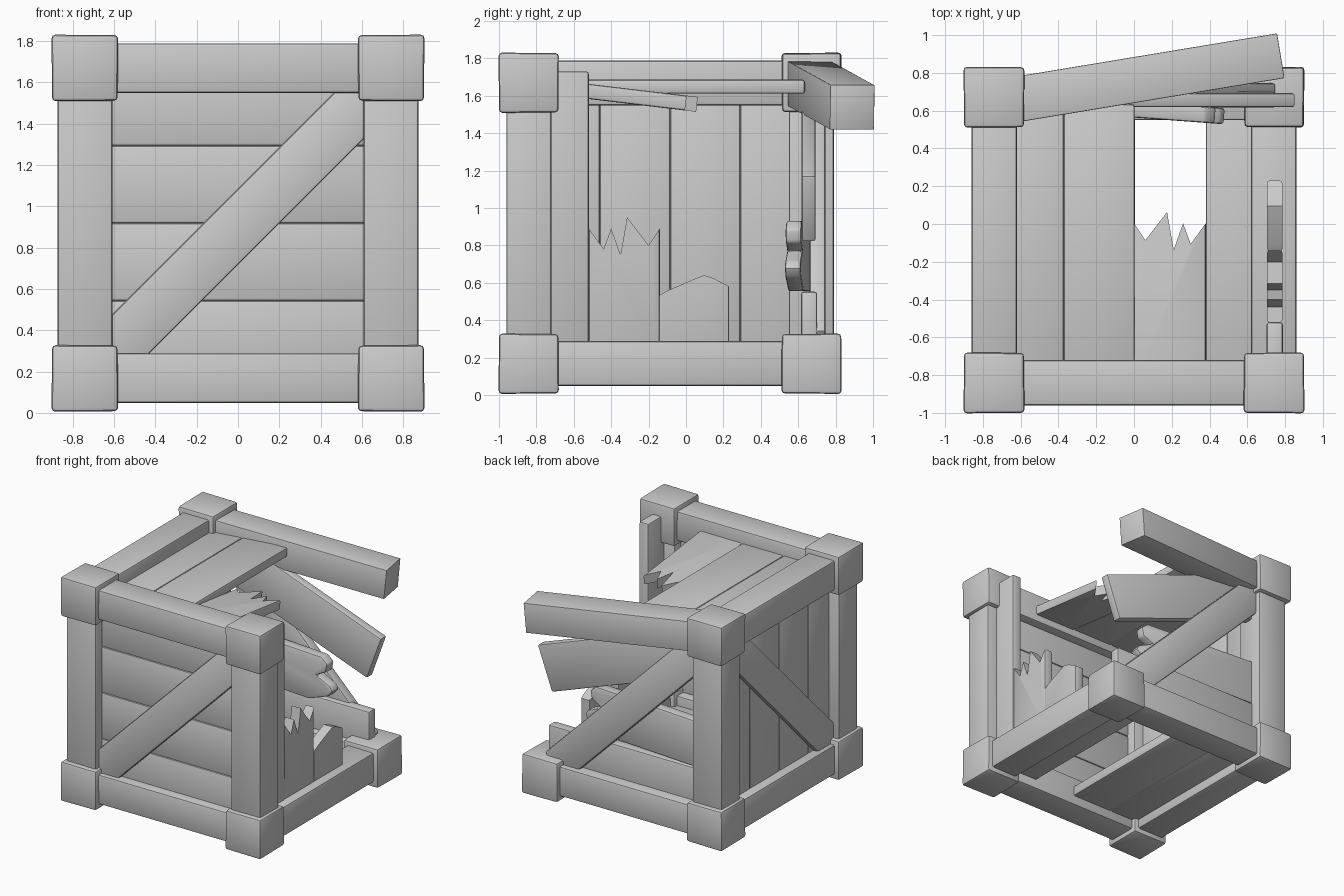
import bpy, bmesh
from math import radians, sin, cos
from mathutils import Vector as V

if "Cube" in bpy.data.objects:
    bpy.data.objects.remove(bpy.data.objects["Cube"])

X, Y, Z = V((1, 0, 0)), V((0, 1, 0)), V((0, 0, 1))
CX, YF, YB, ZB, ZT = 0.74, -0.84, 0.67, 0.168, 1.668   # frame centre lines
CY, CZ = (YF + YB) / 2, (ZB + ZT) / 2
W = 0.375                                              # plank width
T = 0.085                                              # plank thickness


def finish(name, bm, bevel, minlen=0.0):
    bmesh.ops.recalc_face_normals(bm, faces=bm.faces)
    edges = [e for e in bm.edges if e.calc_length() > minlen]
    bmesh.ops.bevel(bm, geom=edges, offset=bevel, segments=2, profile=0.5,
                    affect='EDGES', clamp_overlap=True)
    me = bpy.data.meshes.new(name)
    bm.to_mesh(me)
    bm.free()
    ob = bpy.data.objects.new(name, me)
    bpy.context.collection.objects.link(ob)
    bpy.ops.object.select_all(action='DESELECT')
    ob.select_set(True)
    bpy.context.view_layer.objects.active = ob
    bpy.ops.object.shade_smooth_by_angle(angle=radians(35))
    return ob


def prism(name, o, u, v, outline, thick, bevel=0.014, minlen=0.0):
    """Flat outline in the u, v plane at o, thickened evenly along the normal."""
    o, u, v = V(o), u.normalized(), v.normalized()
    n = u.cross(v)
    bm = bmesh.new()
    lo, hi = [[bm.verts.new(o + u * a + v * b + n * s * thick / 2) for a, b in outline]
              for s in (-1, 1)]
    bm.faces.new(lo)
    bm.faces.new(hi)
    k = len(outline)
    for i in range(k):
        j = (i + 1) % k
        bm.faces.new((lo[i], lo[j], hi[j], hi[i]))
    return finish(name, bm, bevel, minlen)


def bar(name, a, b, side, width, thick, bevel=0.014):
    """Straight bar from a to b; width is measured along side."""
    a, b = V(a), V(b)
    d = b - a
    v = (side - d.normalized() * side.dot(d.normalized())).normalized()
    L, h = d.length, width / 2
    return prism(name, a, d, v, [(0, -h), (L, -h), (L, h), (0, h)], thick, bevel)


# corner blocks, flared a little outwards; the top back right one is gone
def block(name, sx, y, z):
    sy, sz = (-1 if y < 0 else 1), (-1 if z < 1 else 1)
    bm = bmesh.new()
    bmesh.ops.create_cube(bm, size=0.32)
    for p in bm.verts:
        k = sum(c * s > 0 for c, s in zip(p.co, (sx, sy, sz)))
        p.co = p.co * (0.97 + 0.015 * k) + V((sx * CX, y, z))
    finish(name, bm, 0.018)


for sx, side in ((-1, "left"), (1, "right")):
    for y, fb in ((YF, "front"), (YB, "back")):
        block(f"block_{fb}_{side}_bottom", sx, y, ZB)
        if (side, fb) != ("right", "back"):
            block(f"block_{fb}_{side}_top", sx, y, ZT)
            bar(f"post_{fb}_{side}", (sx * CX, y, ZB), (sx * CX, y, ZT), X, 0.265, 0.24)

# frame beams
B = 0.24
bar("beam_front_bottom", (-0.7, YF, ZB), (0.7, YF, ZB), Z, B, B)
bar("beam_front_top", (-0.7, YF, ZT), (0.7, YF, ZT), Z, B, B)
bar("beam_back_bottom", (-0.7, YB, ZB), (0.7, YB, ZB), Z, B, B)
bar("beam_left_bottom", (-CX, -0.8, ZB), (-CX, 0.63, ZB), Z, B, B)
bar("beam_left_top", (-CX, -0.8, ZT), (-CX, 0.63, ZT), Z, B, B)
bar("beam_right_bottom", (CX, -0.8, ZB), (CX, 0.63, ZB), Z, B, B)
bar("beam_back_top_loose", (-0.68, 0.65, 1.67), (0.767, 0.889, 1.538), Z, B, B, 0.006)

# diagonal braces
bar("brace_front", (-0.69, YF - 0.04, 0.21), (0.69, YF - 0.04, 1.59), Z, 0.26, T)
bar("brace_back", (0.66, YB + 0.033, 0.25), (-0.69, YB + 0.033, 1.6), Z, 0.26, T)
bar("brace_left", (-CX - 0.04, -0.77, 0.22), (-CX - 0.04, 0.6, 1.6), Z, 0.26, T)

# whole planks: front and left walls
for i in range(4):
    d = (i - 1.5) * W
    bar(f"plank_front_{i+1}", (-CX, YF, CZ + d), (CX, YF, CZ + d), Z, W, T)
    bar(f"plank_left_{i+1}", (-CX, CY + d, ZB), (-CX, CY + d, ZT), Y, W, T)
# floor planks (one missing) and the two whole lid planks
for i in (0, 1, 3):
    x = (i - 1.5) * W + 0.005
    bar(f"plank_floor_{i+1}", (x, YF, ZB), (x, YB - 0.03, ZB), X, W, T)
for i in (0, 1):
    x = (i - 1.5) * W + 0.003
    bar(f"plank_lid_{i+1}", (x, -0.86, 1.648), (x, 0.635, 1.648), X, W, 0.075)

# snapped planks: jagged outline used on the lid and the right wall
jag = [(0, 0), (.06, -.09), (.175, .06), (.21, -.14), (.26, 0), (.3, -.11), (.38, 0)]


def snapped(name, o, u, v, length, end):
    prism(name, o, u, v, [(end[-1][0], 0), (0, 0)] + [(a, length + b) for a, b in end],
          T - 0.005, 0.012, 0.24)


tilt = radians(6.8)
snapped("plank_lid_snapped", (0, -0.85, 1.662), X, V((0, cos(tilt), -sin(tilt))), 0.855, jag)
snapped("plank_right_snapped", (0.745, -0.14, 0.2), -Y, Z, 0.69, jag)
snapped("plank_right_stub", (0.745, -0.145, 0.2), Y, Z, 0.33,
        [(0, 0), (.04, .025), (.19, .09), (.24, .11), (.29, .095), (.375, .05)])
bar("plank_right_whole", (0.745, -0.707, 0.22), (0.745, -0.707, 1.73), Y, W, T)

# back wall: bottom plank, broken plank pushed inwards, upper plank hanging loose
bar("plank_back_bottom", (-CX, 0.658, 0.365), (0.75, 0.658, 0.365), Z, W, T)
prism("plank_back_broken", (-CX, 0.662, 0.555), V((cos(.075), -sin(.075), 0)), Z,
      [(0, 0), (1.0, 0), (1.18, .07), (1.225, .12), (1.2, .16), (1.07, .215), (1.16, .26),
       (1.175, .33), (1.12, .375), (0, .375)], T, 0.014)
bar("plank_back_loose", (-0.61, 0.656, 1.505), (0.79, 0.656, 0.995), Z, W, 0.075)
